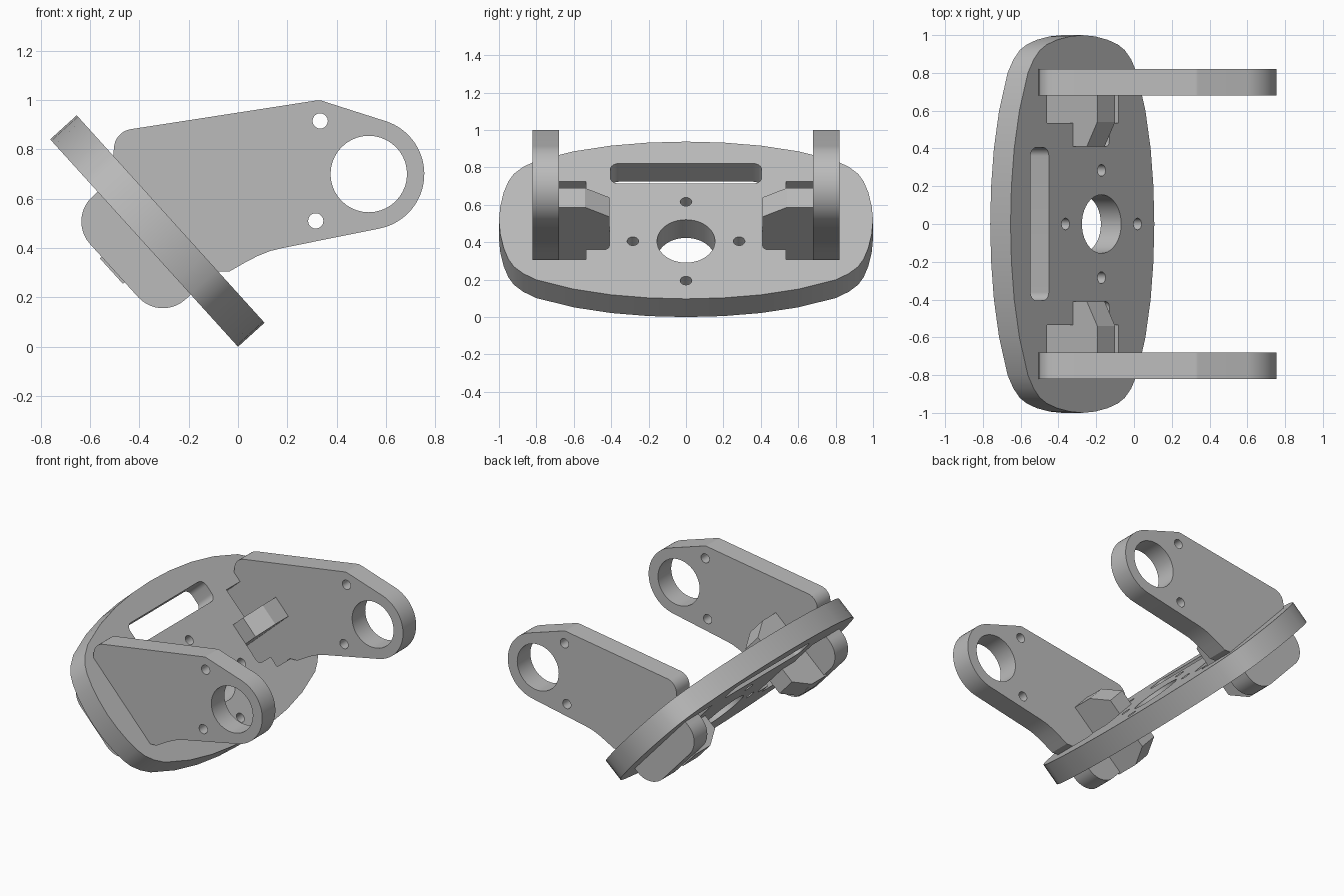
import bpy, bmesh
from math import cos, sin, tan, radians, pi
from mathutils import Vector, Matrix

if "Cube" in bpy.data.objects:
    bpy.data.objects.remove(bpy.data.objects["Cube"])

# Plate frame: U runs up the tilted plate, N is its upper normal
X, Y, Z = Vector((1, 0, 0)), Vector((0, 1, 0)), Vector((0, 0, 1))
U = Vector((-0.671, 0, 0.741)).normalized()
N = Vector((U.z, 0, -U.x))
THICK = 0.145
ARM_Y = 0.75

grey = bpy.data.materials.new("plain grey")
grey.use_nodes = True
colour = (0.5, 0.5, 0.5, 1)
grey.diffuse_color = colour
grey.node_tree.nodes["Principled BSDF"].inputs["Base Color"].default_value = colour


def arc(cx, cy, r, start=0, end=360, steps=40):
    full = abs(end - start) == 360
    count = steps if full else steps + 1
    angles = [radians(start + (end - start) * i / steps) for i in range(count)]
    return [(cx + r * cos(a), cy + r * sin(a)) for a in angles]


def rounded(points, steps=10):
    """Polygon outline; a third value on a point is its fillet radius."""
    out = []
    for i, point in enumerate(points):
        p = Vector(point[:2])
        if len(point) < 3:
            out.append(tuple(p))
            continue
        a = (Vector(points[i - 1][:2]) - p).normalized()
        b = (Vector(points[(i + 1) % len(points)][:2]) - p).normalized()
        half = a.angle(b) / 2
        r = point[2]
        centre = p + (a + b).normalized() * (r / sin(half))
        va = p + a * (r / tan(half)) - centre
        vb = p + b * (r / tan(half)) - centre
        sweep = va.angle(vb)
        for k in range(steps + 1):
            t = k / steps
            v = (va * sin((1 - t) * sweep) + vb * sin(t * sweep)) / sin(sweep)
            out.append(tuple(centre + v))
    return out


def slab(name, outlines, thickness, axes, origin):
    """Extrude an outline with holes into a solid placed on the given axes."""
    curve = bpy.data.curves.new(name + "_profile", "CURVE")
    curve.dimensions = "2D"
    curve.fill_mode = "BOTH"
    curve.extrude = thickness / 2
    for outline in outlines:
        spline = curve.splines.new("POLY")
        spline.points.add(len(outline) - 1)
        for sp, (a, b) in zip(spline.points, outline):
            sp.co = (a, b, 0, 1)
        spline.use_cyclic_u = True
    helper = bpy.data.objects.new(name + "_profile", curve)
    bpy.context.collection.objects.link(helper)
    graph = bpy.context.evaluated_depsgraph_get()
    mesh = bpy.data.meshes.new_from_object(helper.evaluated_get(graph))
    bpy.data.objects.remove(helper)
    frame = Matrix((axes[0], axes[1], axes[0].cross(axes[1]))).transposed().to_4x4()
    mesh.transform(Matrix.Translation(origin) @ frame)
    bm = bmesh.new()
    bm.from_mesh(mesh)
    bmesh.ops.remove_doubles(bm, verts=bm.verts, dist=0.0002)
    bmesh.ops.recalc_face_normals(bm, faces=bm.faces)
    bm.to_mesh(mesh)
    bm.free()
    mesh.materials.clear()
    mesh.materials.append(grey)
    obj = bpy.data.objects.new(name, mesh)
    bpy.context.collection.objects.link(obj)
    bpy.ops.object.select_all(action="DESELECT")
    obj.select_set(True)
    bpy.context.view_layer.objects.active = obj
    bpy.ops.object.shade_smooth_by_angle(angle=radians(25))
    return obj


# Base plate: barrel-shaped outline in (u, y), mirrored from one quarter
MID = 0.567
quarter = [(0.567, 0), (0.56, 0.2), (0.538, 0.4), (0.497, 0.6), (0.43, 0.8),
           (0.385, 0.87), (0.335, 0.92), (0.28, 0.95), (0.2, 0.975),
           (0.1, 0.993), (0, 1)]
half = quarter + [(-u, y) for u, y in quarter[-2::-1]]
outline = [(u + MID, y) for u, y in half + [(u, -y) for u, y in half[-2:0:-1]]]

# Plate openings: bore, four screw holes, long slot and two tab notches
BORE = 0.416
openings = [arc(BORE, 0, 0.155)]
for du, dy in ((0.284, 0), (-0.284, 0), (0, 0.284), (0, -0.284)):
    openings.append(arc(BORE + du, dy, 0.031, steps=20))
openings.append(rounded([(0.832, -0.405, 0.045), (0.976, -0.405, 0.045),
                         (0.976, 0.405, 0.045), (0.832, 0.405, 0.045)]))
notch = rounded([(0.283, 0.7), (0.283, 0.535), (0.355, 0.535), (0.355, 0.41, 0.03),
                 (0.64, 0.41, 0.03), (0.64, 0.535), (0.846, 0.535), (0.846, 0.7)])
for side in (1, -1):
    openings.append([(u, side * y) for u, y in notch])
slab("base_plate", [outline] + openings, THICK, (U, Y), N * THICK / 2)


def on_plate(u, d, *radius):
    p = U * u + N * d
    return (p.x, p.z, *radius)


# Side arm: upper bracket with an eye, plus the lug passing through the plate
EYE = (0.53, 0.70)
arm = rounded(
    [(-0.497, 0.872, 0.08), (0.33, 1.0, 0.04)]
    + arc(*EYE, 0.225, 72, -78, 32)
    + [(0.18, 0.40), (0.13, 0.388), (0.08, 0.368), (0.03, 0.342),
       (-0.035, 0.305), (-0.07, 0.305),
       on_plate(0.285, 0.14), on_plate(0.285, -0.165, 0.135),
       on_plate(0.847, -0.165, 0.135), on_plate(0.847, 0.12),
       on_plate(0.89, 0.12)])
arm_holes = [arc(*EYE, 0.155), arc(0.333, 0.915, 0.031, steps=20),
             arc(0.315, 0.51, 0.031, steps=20)]

# Tapered tab on the inside of each arm, symmetric about the plate thickness
upper = [(0.70, 0.247), (0.54, 0.247), (0.41, 0.172)]
tab = upper + [(y, -d) for y, d in reversed(upper)]

for prefix, side in (("back", 1), ("front", -1)):
    slab(prefix + "_arm", [arm] + arm_holes, 0.14, (X, Z), Y * side * ARM_Y)
    slab(prefix + "_tab", [[(side * y, d) for y, d in tab]], 0.14, (Y, N),
         U * 0.572 + N * THICK / 2)
